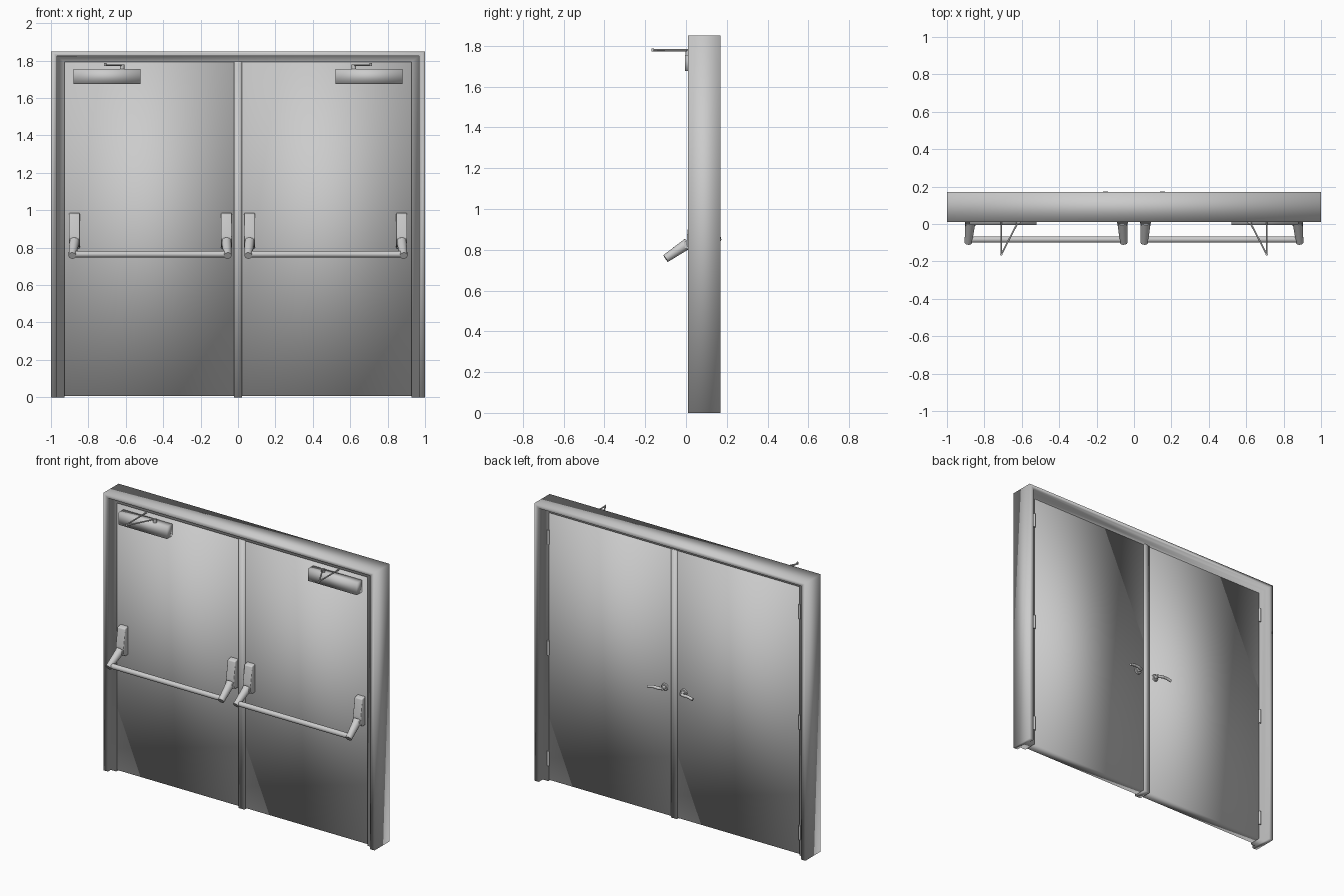
import bpy, bmesh, math
from mathutils import Vector

if "Cube" in bpy.data.objects:
    bpy.data.objects.remove(bpy.data.objects["Cube"])


def mesh_object(name, bm, angle=180):
    # angle 180 gives the soft, fully averaged shading of the large panels
    bmesh.ops.recalc_face_normals(bm, faces=bm.faces[:])
    me = bpy.data.meshes.new(name)
    bm.to_mesh(me)
    bm.free()
    ob = bpy.data.objects.new(name, me)
    bpy.context.collection.objects.link(ob)
    if angle == 180:
        for f in me.polygons:
            f.use_smooth = True
    else:
        bpy.ops.object.select_all(action='DESELECT')
        ob.select_set(True)
        bpy.context.view_layer.objects.active = ob
        bpy.ops.object.shade_smooth_by_angle(angle=math.radians(angle))
    return ob


def box(name, x, y, z):
    x, y, z = sorted(x), sorted(y), sorted(z)
    bm = bmesh.new()
    bmesh.ops.create_cube(bm, size=1)
    for v in bm.verts:
        v.co = Vector(((a[0] + a[1]) / 2 + c * (a[1] - a[0])) for a, c in zip((x, y, z), v.co))
    return mesh_object(name, bm)


def rod(name, p, q, r1, r2=None, n=20):
    p, q = Vector(p), Vector(q)
    bm = bmesh.new()
    bmesh.ops.create_cone(bm, cap_ends=True, segments=n, radius1=r1,
                          radius2=r1 if r2 is None else r2, depth=(q - p).length)
    m = (q - p).to_track_quat('Z', 'Y').to_matrix().to_4x4()
    m.translation = (p + q) / 2
    bm.transform(m)
    return mesh_object(name, bm, 60)


def side_prism(name, outline, x0, x1, bevel=0):
    # (y, z) outline extruded along x
    bm = bmesh.new()
    a = [bm.verts.new((x0, y, z)) for y, z in outline]
    b = [bm.verts.new((x1, y, z)) for y, z in outline]
    bm.faces.new(a)
    bm.faces.new(b[::-1])
    for i in range(len(a)):
        j = (i + 1) % len(a)
        bm.faces.new((a[i], a[j], b[j], b[i]))
    if bevel:
        bmesh.ops.bevel(bm, geom=bm.edges[:], offset=bevel, segments=3, profile=0.5, affect='EDGES')
    return mesh_object(name, bm)


def tube(name, pts, r):
    cu = bpy.data.curves.new(name, 'CURVE')
    cu.dimensions = '3D'
    cu.bevel_depth = r
    cu.bevel_resolution = 4
    cu.use_fill_caps = True
    sp = cu.splines.new('BEZIER')
    sp.bezier_points.add(len(pts) - 1)
    for bp, c in zip(sp.bezier_points, pts):
        bp.co = c
        bp.handle_left_type = bp.handle_right_type = 'AUTO'
    ob = bpy.data.objects.new(name, cu)
    bpy.context.collection.objects.link(ob)
    return ob


# Door frame: T-shaped section swept round an upside-down U
H = 1.85
section = [(0, .01), (.033, .01), (.033, .04), (.073, .04),
           (.073, .128), (.033, .128), (.033, .17), (0, .17)]
bm = bmesh.new()
loops = []
for o, y in section:
    t = H - o * .8
    loops.append([bm.verts.new(c) for c in
                  ((-1 + o, y, 0), (-1 + o, y, t), (1 - o, y, t), (1 - o, y, 0))])
for i in range(len(loops)):
    a, b = loops[i], loops[(i + 1) % len(loops)]
    for k in range(3):
        bm.faces.new((a[k], a[k + 1], b[k + 1], b[k]))
for k in (0, 3):
    bm.faces.new([l[k] for l in loops])
mesh_object("door_frame", bm)

# Centre post
box("centre_post", (-.022, .022), (.037, .128), (0, 1.795))

for s, side in ((-1, "left"), (1, "right")):
    # Door leaf
    box(side + "_door", (s * .021, s * .928), (.05, .12), (.006, 1.793))

    # Hinges
    for i, z in enumerate((.153, .89, 1.627)):
        rod(f"{side}_hinge_pin_{i}", (s * .927, .127, z - .048), (s * .927, .127, z + .048), .008, n=12)

    # Closer body, spindle and folding arm
    box(side + "_closer_body", (s * .52, s * .88), (-.005, .052), (1.676, 1.756))
    rod(side + "_closer_spindle", (s * .62, .01, 1.754), (s * .62, .01, 1.778), .012)
    for part, p, z in (("main", (s * .62, .01), 1.776), ("link", (s * .71, .05), 1.781)):
        rod(f"{side}_closer_{part}_arm", (p[0], p[1], z), (s * .71, -.163, z), .0045, n=10)
    rod(side + "_closer_elbow", (s * .71, -.163, 1.772), (s * .71, -.163, 1.787), .006, n=12)

    # Push bar brackets and swing arms
    ends = []
    for base, tip, which in ((.875, .886, "outer"), (.062, .055, "inner")):
        x, e = s * base, s * tip
        n = f"{side}_{which}_bracket"
        side_prism(n + "_housing", [(.052, .987), (.018, .978), (.004, .86), (.004, .82), (.02, .795), (.052, .795)],
                   x - .029, x + .029, .006)
        rod(n + "_pivot", (x - .027, .01, .825), (x + .027, .01, .825), .021)
        rod(n + "_arm", (x, .01, .832), (e, -.1, .757), .027, .02)
        ends.append(e)
    rod(side + "_push_bar", (ends[0], -.083, .765), (ends[1], -.083, .765), .017, n=24)

    # Lever handle on the back
    x, z = s * .07, .855
    rod(side + "_handle_rose", (x, .119, z), (x, .129, z), .024, .021, 24)
    rod(side + "_handle_stem", (x, .125, z), (x, .155, z), .012)
    tube(side + "_lever", [(x, .145, z), (x + s * .015, .157, z), (x + s * .055, .162, z + .002),
                           (x + s * .095, .164, z - .006)], .0095)
